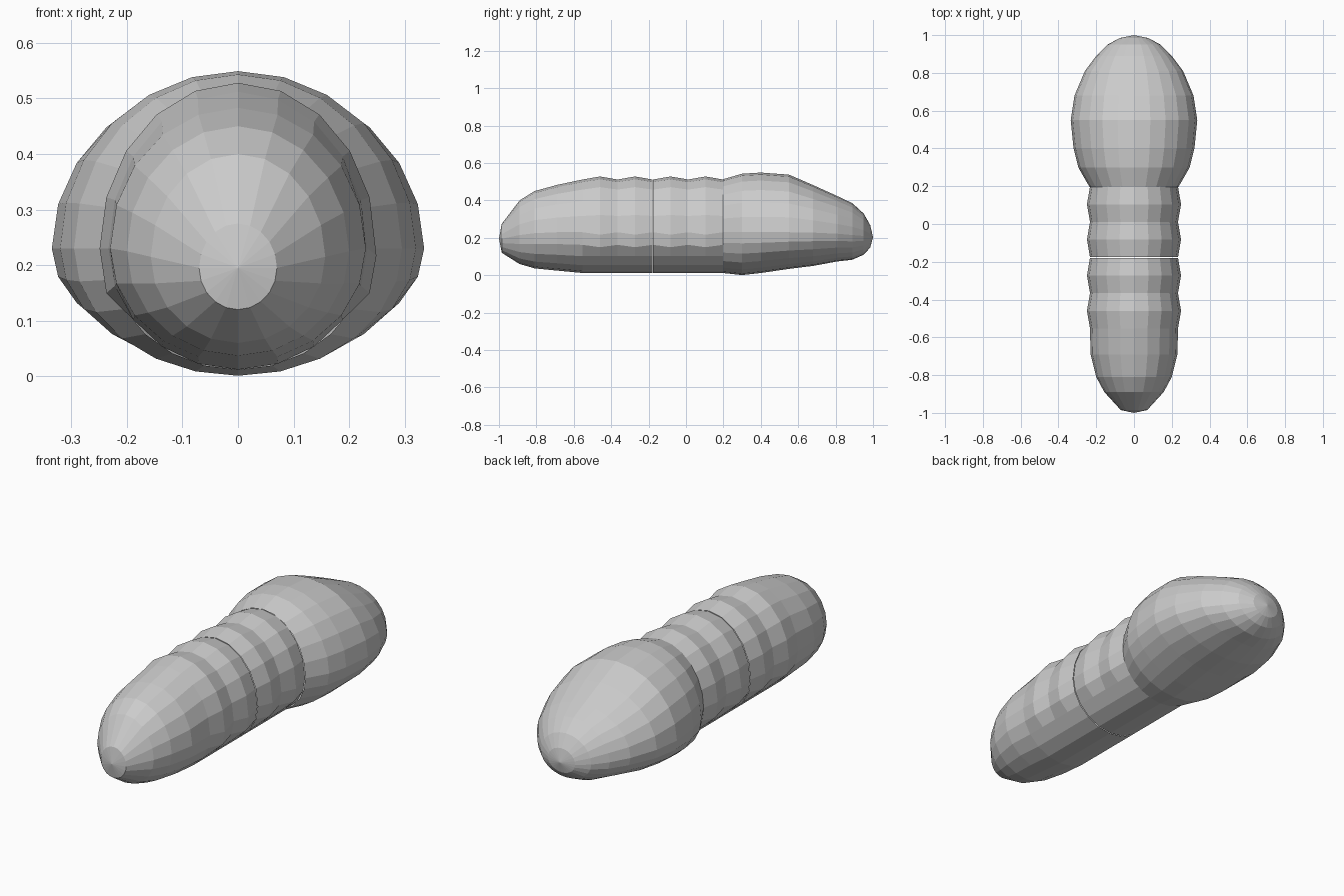
import bpy, bmesh, math

if "Cube" in bpy.data.objects:
    bpy.data.objects.remove(bpy.data.objects["Cube"])


def loft(name, rings, sides, tip=None, tip_at_start=True):
    """Skin egg-shaped rings (y, half width, widest z, bottom z, top z, bulge) along y."""
    bm = bmesh.new()
    loops = []
    for y, w, mid, bottom, top, bulge in rings:
        loop = []
        for i in range(sides):
            a = math.pi / 2 + math.tau * i / sides
            c, s = math.cos(a), math.sin(a)
            # segment bulges only exist above the flat underside
            grow = bulge if s > -0.35 else 0.0
            x = (w + grow) * c
            if s >= 0:
                z = mid + (top - mid + grow) * s
            else:
                z = mid + (mid - bottom) * s - grow * 0.8
            loop.append(bm.verts.new((x, y, z)))
        loops.append(loop)
    for a, b in zip(loops, loops[1:]):
        for i in range(sides):
            j = (i + 1) % sides
            bm.faces.new((a[i], a[j], b[j], b[i]))
    if tip:
        v = bm.verts.new(tip)
        end = loops[0] if tip_at_start else loops[-1]
        for i in range(sides):
            bm.faces.new((end[i], end[(i + 1) % sides], v))
    bmesh.ops.recalc_face_normals(bm, faces=bm.faces)
    mesh = bpy.data.meshes.new(name)
    bm.to_mesh(mesh)
    bm.free()
    obj = bpy.data.objects.new(name, mesh)
    bpy.context.collection.objects.link(obj)
    return obj


def segments(start, count, step=0.0935):
    """Alternating bulge and groove rings of the segmented body."""
    return [(start + k * step, 0.233, 0.23, 0.012, 0.512, 0.016 if k % 2 else 0.0)
            for k in range(count)]


# Rounded tail with its first two segments
tail = [
    (-0.985, 0.07, 0.195, 0.12, 0.275, 0),
    (-0.89, 0.157, 0.215, 0.06, 0.40, 0),
    (-0.81, 0.20, 0.225, 0.037, 0.45, 0),
    (-0.69, 0.23, 0.23, 0.025, 0.483, 0),
]
loft("tail", tail + segments(-0.553, 5), 20, tip=(0, -1.0, 0.195))

# Middle segments
loft("body_segments", segments(-0.176, 5), 20)

# Large egg-shaped head
head = [
    (0.197, 0.236, 0.23, 0.012, 0.513, 0),
    (0.30, 0.295, 0.23, 0.001, 0.543, 0),
    (0.40, 0.32, 0.23, 0.012, 0.549, 0),
    (0.55, 0.335, 0.23, 0.034, 0.538, 0),
    (0.68, 0.315, 0.228, 0.05, 0.482, 0),
    (0.81, 0.26, 0.222, 0.074, 0.423, 0),
    (0.89, 0.20, 0.215, 0.083, 0.385, 0),
    (0.95, 0.14, 0.21, 0.11, 0.33, 0),
    (0.985, 0.075, 0.205, 0.148, 0.268, 0),
]
loft("head", head, 24, tip=(0, 1.0, 0.203), tip_at_start=False)
